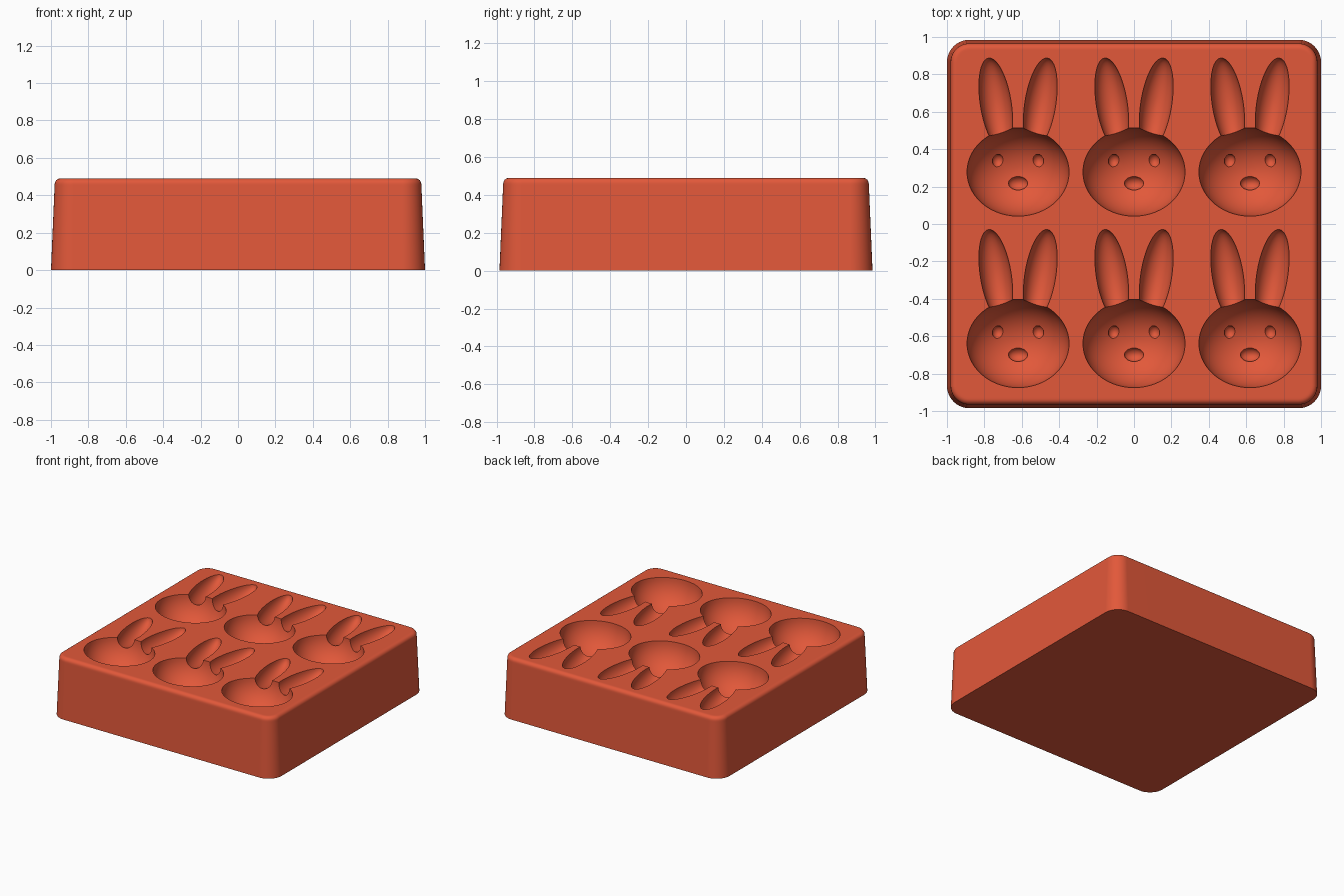
import bpy
import bmesh
from math import sin, cos, pi, radians
from mathutils import Matrix, Vector

cube = bpy.data.objects.get("Cube")
if cube:
    bpy.data.objects.remove(cube, do_unlink=True)

HALF_X, HALF_Y, HEIGHT = 1.0, 0.985, 0.49
CORNER = 0.12

# Single silicone colour
red = bpy.data.materials.new("terracotta red")
red.use_nodes = True
colour = (0.76, 0.098, 0.042, 1)
red.diffuse_color = colour
red.node_tree.nodes["Principled BSDF"].inputs["Base Color"].default_value = colour


def make_object(name, bm):
    bmesh.ops.recalc_face_normals(bm, faces=bm.faces)
    mesh = bpy.data.meshes.new(name)
    bm.to_mesh(mesh)
    bm.free()
    mesh.materials.append(red)
    obj = bpy.data.objects.new(name, mesh)
    bpy.context.collection.objects.link(obj)
    return obj


def rounded_ring(bm, inset, z, steps=10):
    """Rounded rectangle of vertices, pulled in by inset."""
    radius = CORNER - inset
    ring = []
    for corner, (sx, sy) in enumerate([(1, 1), (-1, 1), (-1, -1), (1, -1)]):
        for i in range(steps + 1):
            a = (corner + i / steps) * pi / 2
            ring.append(bm.verts.new((sx * (HALF_X - CORNER) + radius * cos(a),
                                      sy * (HALF_Y - CORNER) + radius * sin(a), z)))
    return ring


# Tapered block with a rolled top edge
bm = bmesh.new()
EDGE, TAPER = 0.03, 0.02
levels = [(0, 0), (TAPER * 0.97, HEIGHT - EDGE * 1.3)]
for i in range(7):
    a = i / 6 * pi / 2
    levels.append((TAPER + EDGE * (1 - cos(a)), HEIGHT - EDGE * (1 - sin(a))))
levels.append((TAPER + EDGE * 1.3, HEIGHT))
rings = [rounded_ring(bm, inset, z) for inset, z in levels]
for low, high in zip(rings, rings[1:]):
    n = len(low)
    for i in range(n):
        j = (i + 1) % n
        bm.faces.new((low[i], low[j], high[j], high[i]))
bm.faces.new(rings[0][::-1])
bm.faces.new(rings[-1])
mould = make_object("mould_block", bm)
bpy.ops.object.select_all(action='DESELECT')
mould.select_set(True)
bpy.context.view_layer.objects.active = mould


def carve(name, shapes, segments):
    """Cut a set of separate ellipsoids out of the block, once per rabbit."""
    bm = bmesh.new()
    for x in (-0.62, 0, 0.62):
        for y in (0.278, -0.639):
            head = Vector((x, y, HEIGHT + 0.002))
            for offset, radii, lean in shapes:
                matrix = (Matrix.Translation(head + Vector(offset))
                          @ Matrix.Rotation(radians(lean), 4, 'Z')
                          @ Matrix.Diagonal((*radii, 1)))
                bmesh.ops.create_uvsphere(bm, u_segments=segments,
                                          v_segments=segments // 2,
                                          radius=1, matrix=matrix)
    cutter = make_object(name, bm)
    cutter.hide_render = True
    cut = mould.modifiers.new(name, 'BOOLEAN')
    cut.operation = 'DIFFERENCE'
    cut.solver = 'MANIFOLD'
    cut.object = cutter
    bpy.ops.object.modifier_apply(modifier=cut.name)
    bpy.data.objects.remove(cutter, do_unlink=True)


# Rabbit-shaped cavities
carve("heads", [((0, 0, 0), (0.273, 0.236, 0.24), 0)], 56)
carve("ears", [((s * 0.119, 0.365, 0), (0.083, 0.248, 0.1), -s * 9)
               for s in (-1, 1)], 40)
carve("eyes", [((s * 0.107, 0.06, -0.205), (0.031, 0.036, 0.031), 0)
               for s in (-1, 1)], 20)
carve("noses", [((0, -0.06, -0.228), (0.052, 0.038, 0.035), 0)], 20)

# Smooth shading with crisp cavity rims
bpy.ops.object.shade_smooth_by_angle(angle=radians(30))
weighted = mould.modifiers.new("even_shading", 'WEIGHTED_NORMAL')
weighted.keep_sharp = True
